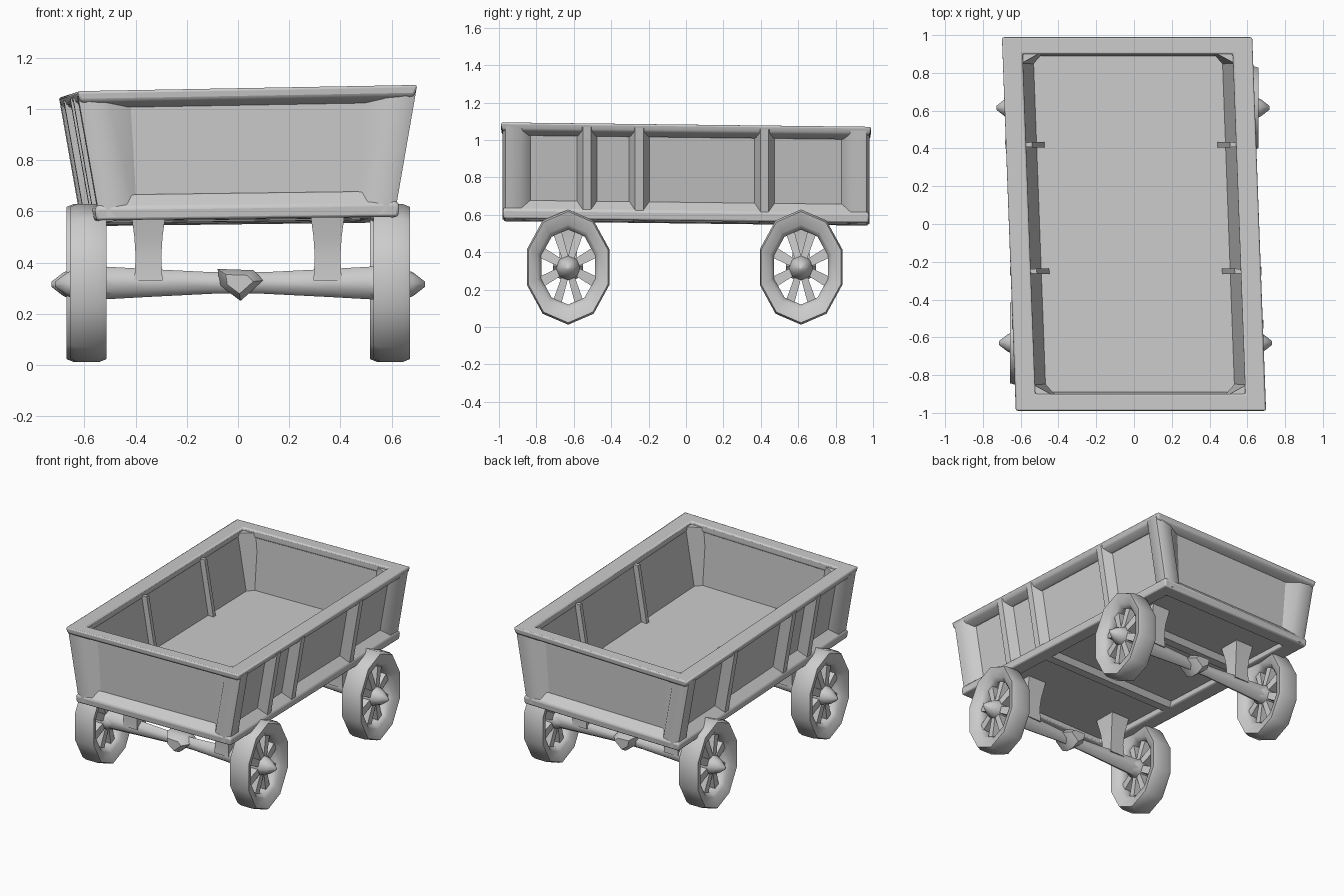
import bpy, bmesh, math
from mathutils import Vector

cube = bpy.data.objects.get("Cube")
if cube:
    bpy.data.objects.remove(cube, do_unlink=True)

grey = bpy.data.materials.new("plain grey")
grey.use_nodes = True
GREY = (0.6, 0.6, 0.6, 1)
grey.diffuse_color = GREY
grey.node_tree.nodes["Principled BSDF"].inputs["Base Color"].default_value = GREY


def finish(name, bm, angle=50, bevel=0):
    bmesh.ops.recalc_face_normals(bm, faces=bm.faces)
    me = bpy.data.meshes.new(name)
    bm.to_mesh(me)
    bm.free()
    me.materials.append(grey)
    ob = bpy.data.objects.new(name, me)
    bpy.context.collection.objects.link(ob)
    bpy.ops.object.select_all(action='DESELECT')
    ob.select_set(True)
    bpy.context.view_layer.objects.active = ob
    if bevel:
        mod = ob.modifiers.new("soft edges", 'BEVEL')
        mod.width = bevel
        mod.segments = 2
    bpy.ops.object.shade_smooth_by_angle(angle=math.radians(angle))
    return ob


def loft(name, rings, closed=False, angle=50, bevel=0):
    """Skin equal-length rings of points; cap the ends unless closed."""
    bm = bmesh.new()
    vs = [[bm.verts.new(p) for p in ring] for ring in rings]
    n = len(vs[0])
    for i in range(len(vs) if closed else len(vs) - 1):
        a, b = vs[i], vs[(i + 1) % len(vs)]
        for j in range(n):
            k = (j + 1) % n
            bm.faces.new((a[j], a[k], b[k], b[j]))
    if not closed:
        bm.faces.new(vs[0])
        bm.faces.new(vs[-1])
    return finish(name, bm, angle, bevel)


def lean(x, y, z):
    """The old box is slightly askew: sheared in plan and higher at one side."""
    up = (z - 0.55) / 0.5
    return Vector((x - 0.037 * y, y, z + up * (0.018 * x - 0.012 * y) + (1 - up) * (0.012 * x - 0.012 * y)))


def rect(hx, hy, z):
    return [lean(sx * hx, sy * hy, z) for sx, sy in ((-1, -1), (1, -1), (1, 1), (-1, 1))]


def half_width(z):
    return 0.532 + (z - 0.57) * 0.175


# Box: one continuous shell, outside up over the edge and down to the floor
loft("wagon_box", [rect(0.525, 0.925, 0.6), rect(0.602, 0.935, 1.04), rect(0.565, 0.905, 1.04),
                   rect(0.5, 0.89, 0.66)], angle=40)

# Top rail and bottom sill, running round the box
loft("top_rail", [rect(0.665, 0.99, 1.07), rect(0.555, 0.9, 1.07),
                  rect(0.56, 0.9, 1.02), rect(0.6, 0.93, 1.0), rect(0.655, 0.985, 1.03)],
     closed=True, bevel=0.01)
loft("bottom_sill", [rect(0.595, 0.98, 0.61), rect(0.53, 0.925, 0.665), rect(0.48, 0.87, 0.62),
                     rect(0.49, 0.87, 0.565), rect(0.59, 0.975, 0.56)], closed=True, bevel=0.01)

# Sloping corner posts, wrapping from the end panels to the sides
for sy, end in ((-1, "front"), (1, "back")):
    for sx, side in ((-1, "right"), (1, "left")):
        rings = []
        for z in (0.57, 1.05):
            w = half_width(z)
            plan = ((0.43, 0.925), (w - 0.07, 0.97), (w + 0.01, 0.98),
                    (w + 0.045, 0.965), (w + 0.045, 0.88), (w - 0.015, 0.83))
            rings.append([lean(sx * x, sy * y, z) for x, y in plan])
        loft(f"{end}_{side}_corner_post", rings, angle=60)

# Side ribs outside, with thin fins inside
for sx, side in ((-1, "right"), (1, "left")):
    for i, y in enumerate((-0.53, -0.25, 0.42)):
        def strip(a, b, t, lo, hi):
            return [[lean(sx * (half_width(z) + o), y + s, z)
                     for o, s in ((a, -t), (b, -t * 0.4), (b, t * 0.4), (a, t))] for z in (lo, hi)]
        loft(f"{side}_rib_{i + 1}", strip(-0.015, 0.05, 0.055, 0.57, 1.05), angle=60)
        if i:
            loft(f"{side}_inner_fin_{i}", strip(-0.09, 0.0, 0.014, 0.63, 1.04))

# Cross braces under the floor, joining the ribs
for i, y in enumerate((-0.25, 0.42)):
    loft(f"floor_brace_{i + 1}", [[lean(x, y + a, z) for a, z in
         ((-0.06, 0.605), (-0.03, 0.565), (0.03, 0.565), (0.06, 0.605))] for x in (-0.53, 0.53)])

CZ = 0.32        # axle height
RY, RZ = 0.232, 0.308   # the wheels are worn to tall ovals
SIDES = 10


def oval(cx, cy, x, r, a):
    return Vector((cx + x, cy + RY * r * math.cos(a), CZ + RZ * r * math.sin(a)))


def wheel(tag, sx, cx, cy):
    # Rim
    profile = ((-0.072, 0.965), (-0.045, 1.0), (0.045, 1.0), (0.072, 0.965),
               (0.055, 0.74), (0.025, 0.65), (-0.025, 0.65), (-0.055, 0.74))
    loft(f"{tag}_rim", [[oval(cx, cy, x, r, 2 * math.pi * (k + 0.5) / SIDES) for x, r in profile]
                        for k in range(SIDES)], closed=True, angle=60)
    # Spokes
    bm = bmesh.new()
    for k in range(8):
        a = 2 * math.pi * (k + 0.5) / 8
        ends = []
        for r, da, t in ((0.1, 0.75, 0.04), (0.72, 0.14, 0.026)):
            ends.append([bm.verts.new(oval(cx, cy, x, r, a + d))
                         for x, d in ((-t, -da), (t, -da), (t, da), (-t, da))])
        for j in range(4):
            n = (j + 1) % 4
            bm.faces.new((ends[0][j], ends[0][n], ends[1][n], ends[1][j]))
        for e in ends:
            bm.faces.new(e)
    finish(f"{tag}_spokes", bm)
    # Pointed hub
    hub = ((-0.09, 0.05), (-0.05, 0.065), (0.04, 0.065), (0.085, 0.045), (0.13, 0.01))
    loft(f"{tag}_hub", [[(cx + sx * x, cy + r * math.cos(math.pi * k / 4),
                          CZ - 0.005 + r * math.sin(math.pi * k / 4)) for k in range(8)]
                        for x, r in hub], angle=60)


for cy, shift, end in ((-0.63, 0.008, "front"), (0.615, -0.006, "back")):
    for sx, side in ((-1, "right"), (1, "left")):
        wheel(f"{end}_{side}_wheel", sx, sx * 0.593 + shift, cy)
        # Strut flaring up from the axle to the floor
        rings = [[(sx * 0.35 + a * w, cy + b * d, z) for a, b in ((-1, -1), (1, -1), (1, 1), (-1, 1))]
                 for z, w, d in ((0.33, 0.055, 0.05), (0.42, 0.05, 0.045),
                                 (0.5, 0.055, 0.055), (0.61, 0.07, 0.08))]
        loft(f"{end}_{side}_strut", rings, angle=60)
    # Axle, slimmer at the middle
    rings = [[(x, cy + 0.9 * h * math.cos(math.pi * (k + 0.5) / 3),
               CZ + h * math.sin(math.pi * (k + 0.5) / 3)) for k in range(6)]
             for x, h in ((-0.54, 0.065), (-0.36, 0.055), (-0.1, 0.042),
                          (0.1, 0.042), (0.36, 0.055), (0.54, 0.065))]
    loft(f"{end}_axle", rings, angle=60)
    # Wedge-shaped coupling at the axle's centre
    outline = ((-0.08, 0.375), (0.06, 0.37), (0.1, 0.33), (0.01, 0.25), (-0.07, 0.31))
    loft(f"{end}_coupling", [[(x * s, cy + y, CZ + (z - CZ) * s) for x, z in outline]
                             for y, s in ((-0.08, 0.6), (-0.03, 1), (0.03, 1), (0.08, 0.6))])
